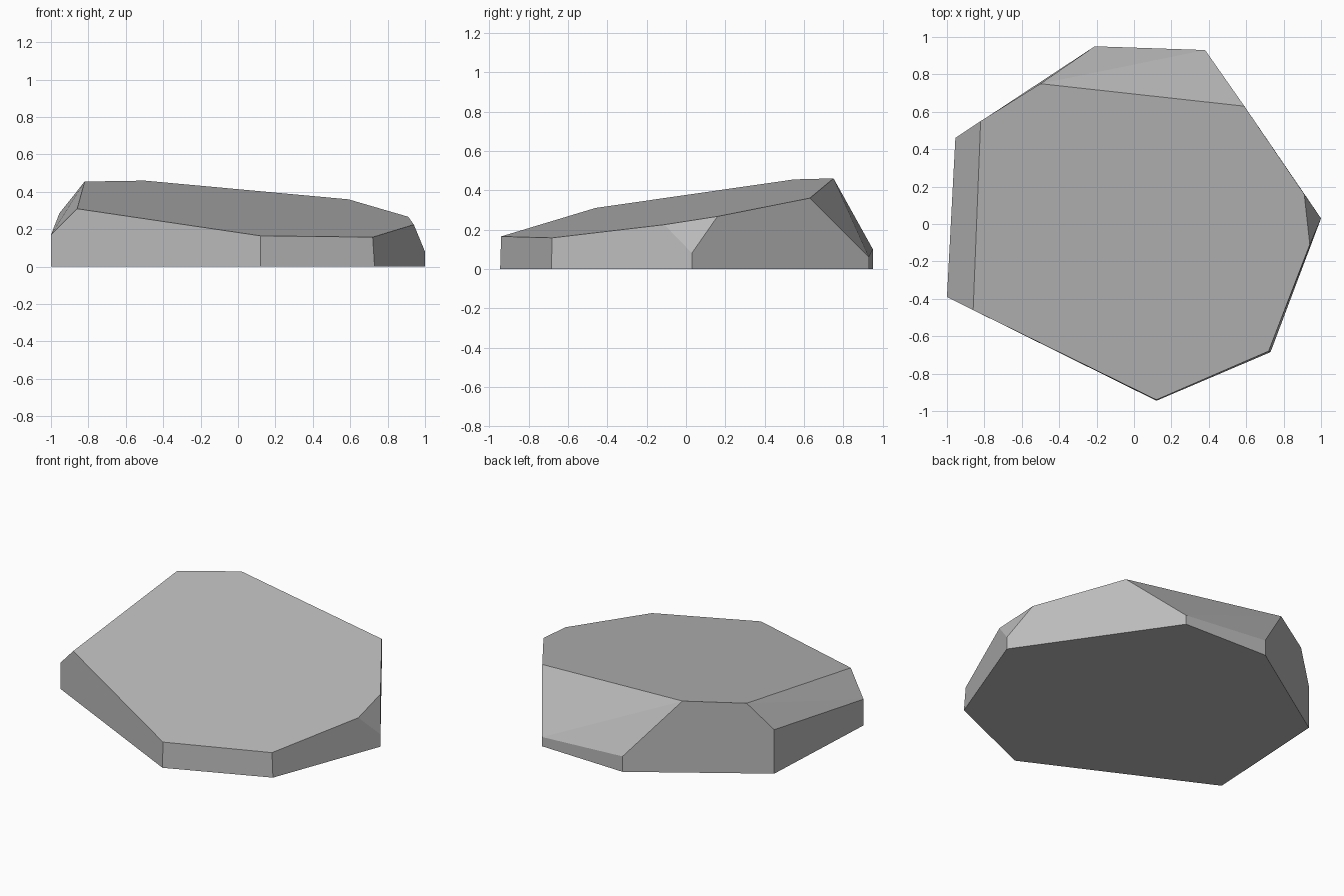
import bpy, bmesh, math

cube = bpy.data.objects.get("Cube")
if cube:
    bpy.data.objects.remove(cube, do_unlink=True)

stone = bpy.data.materials.new("stone grey")
stone.use_nodes = True
GREY = (0.5, 0.5, 0.5, 1)
stone.diffuse_color = GREY
stone.node_tree.nodes["Principled BSDF"].inputs["Base Color"].default_value = GREY


def slope(x, y):
    """Height of the tilted flat top."""
    return 0.312 - 0.0756 * x + 0.1469 * y


# Footprint corners, each with the height of its upright edge (0 = no chamfer above)
footprint = [(-1, -.39, .17), (.12, -.945, 0), (.73, -.685, 0), (1, .03, .08),
             (.38, .93, .06), (-.21, .95, .10), (-.955, .46, .285)]
# Outline of the tilted top
top = [(-.86, -.46), (.12, -.94), (.72, -.68), (.94, -.11),
       (.91, .16), (.59, .63), (-.5, .75), (-.82, .55)]

points = [(x, y, 0) for x, y, h in footprint]
points += [(x, y, h) for x, y, h in footprint if h]
points += [(x, y, slope(x, y)) for x, y in top]

# Faceted rock: wrap the corners, then merge the flat facets
bm = bmesh.new()
for p in points:
    bm.verts.new(p)
bmesh.ops.convex_hull(bm, input=bm.verts[:])
bmesh.ops.dissolve_limit(bm, angle_limit=math.radians(4),
                         verts=bm.verts[:], edges=bm.edges[:])
bmesh.ops.recalc_face_normals(bm, faces=bm.faces[:])

mesh = bpy.data.meshes.new("rock")
bm.to_mesh(mesh)
bm.free()
mesh.materials.append(stone)
rock = bpy.data.objects.new("rock", mesh)
bpy.context.collection.objects.link(rock)
